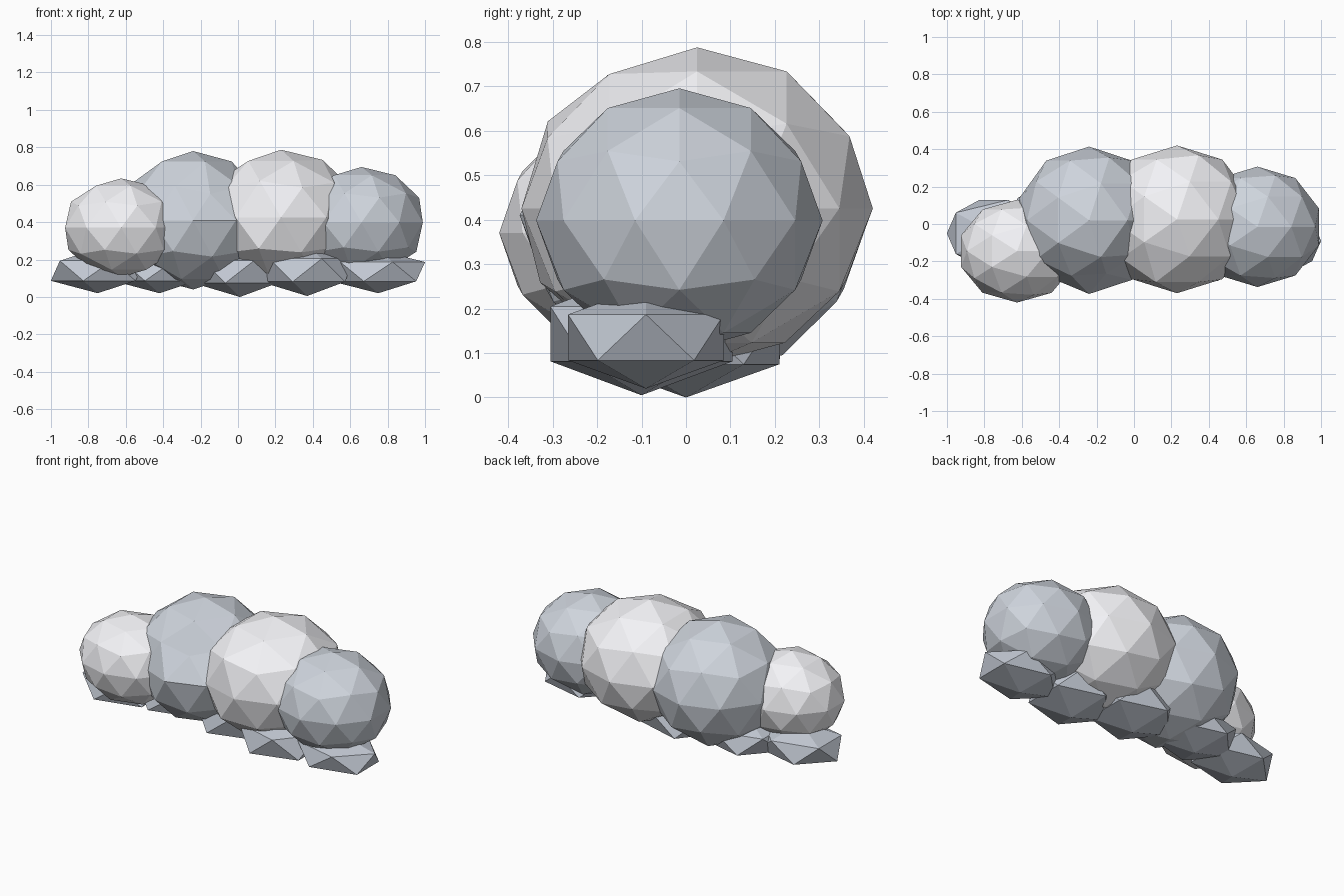
import bpy
from mathutils import Vector


def material(name, rgb):
    m = bpy.data.materials.new(name)
    m.diffuse_color = (*rgb, 1)
    return m


pale = material("pale_grey", (0.90, 0.90, 0.93))
cool = material("cool_grey", (0.62, 0.66, 0.72))
base = material("base_grey", (0.54, 0.58, 0.65))


def puff(name, centre, radii, subdivisions, mat, dents=()):
    """Flat-shaded icosphere stretched to radii; dents scale vertices near a direction."""
    bpy.ops.mesh.primitive_ico_sphere_add(subdivisions=subdivisions, radius=1)
    ob = bpy.context.object
    ob.name = name
    for v in ob.data.vertices:
        k = 1.0
        for direction, reach, scale in dents:
            if (v.co - Vector(direction).normalized()).length < reach:
                k *= scale
        v.co = Vector([c + p * r * k for c, p, r in zip(centre, v.co, radii)])
    ob.data.materials.append(mat)


# Large rounded puffs, left to right
puffs = [
    ((-0.625, -0.145, 0.370), (0.315, 0.275, 0.264), pale, ()),
    ((-0.240, 0.02, 0.410), (0.390, 0.394, 0.370), cool,
     [((0.28, -0.85, 0.45), 0.2, 0.85), ((-0.16, -0.5, 0.85), 0.2, 0.93),
      ((0.43, -0.31, 0.85), 0.2, 0.95), ((-0.26, -0.81, 0.53), 0.2, 0.93),
      ((0.69, -0.5, 0.53), 0.2, 0.93), ((-0.5, -0.7, -0.1), 0.4, 0.95)]),
    ((0.230, 0.025, 0.425), (0.412, 0.395, 0.355), pale,
     [((0.43, 0.31, 0.85), 0.7, 1.02), ((-0.28, -0.85, -0.45), 0.2, 1.05),
      ((-0.26, -0.81, 0.53), 0.2, 1.05)]),
    ((0.660, -0.015, 0.398), (0.345, 0.322, 0.297), cool,
     [((0.43, 0.31, 0.85), 0.2, 0.97)]),
]
for i, (c, r, m, d) in enumerate(puffs, 1):
    puff(f"cloud_puff_{i}", c, r, 2, m, d)

# Flattened faceted lumps along the underside
lumps = [
    ((-0.75, -0.05, 0.140), (0.28, 0.210, 0.120)),
    ((-0.42, 0.02, 0.140), (0.28, 0.225, 0.120)),
    ((0.01, 0.00, 0.135), (0.28, 0.247, 0.135)),
    ((0.37, -0.10, 0.143), (0.28, 0.241, 0.138)),
    ((0.75, -0.09, 0.135), (0.28, 0.206, 0.115)),
]
for i, (c, r) in enumerate(lumps, 1):
    puff(f"base_lump_{i}", c, r, 1, base)
